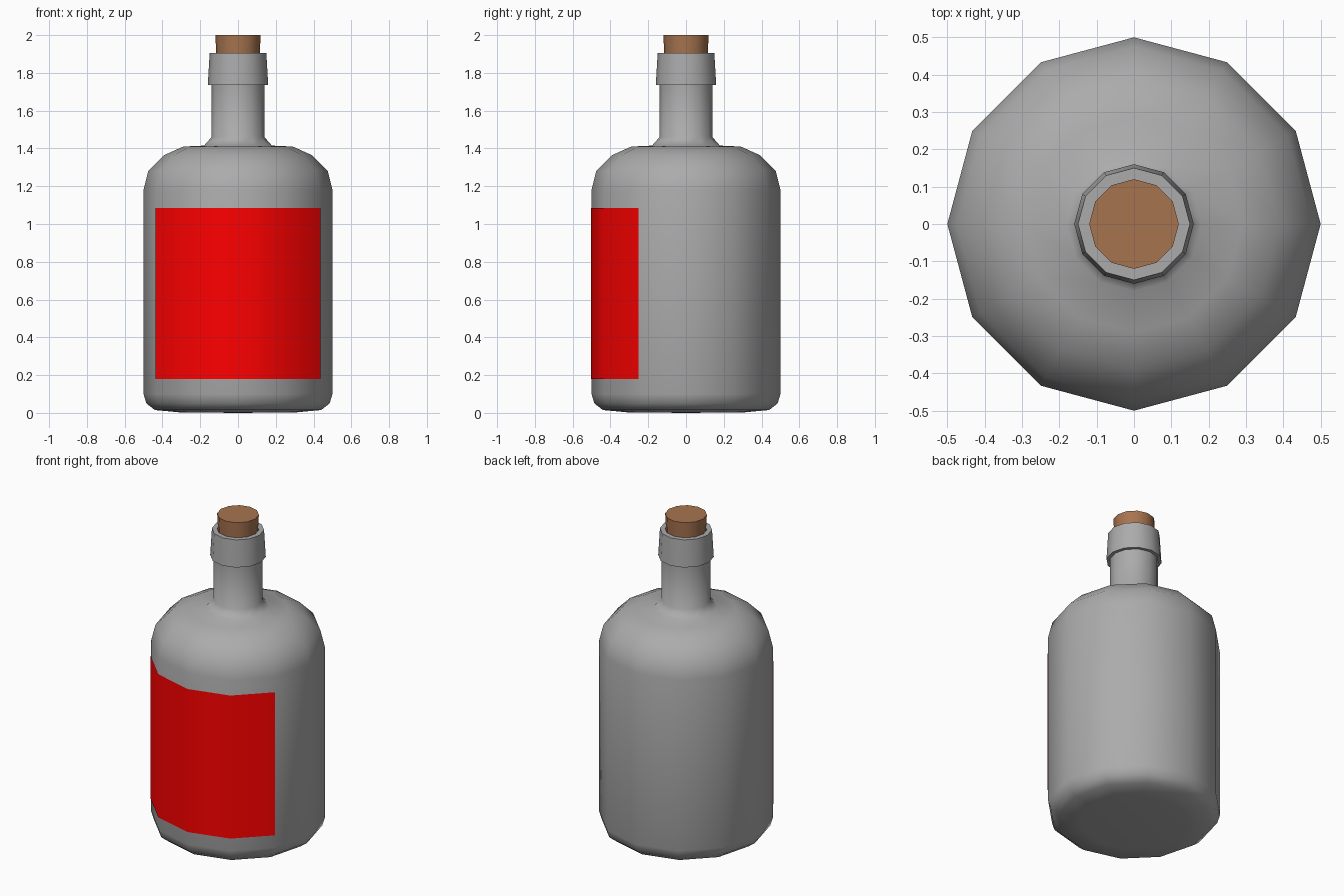
import bpy, bmesh, math

if "Cube" in bpy.data.objects:
    bpy.data.objects.remove(bpy.data.objects["Cube"])

SIDES = 12


def material(name, color):
    mat = bpy.data.materials.new(name)
    mat.diffuse_color = color
    mat.use_nodes = True
    mat.node_tree.nodes["Principled BSDF"].inputs["Base Color"].default_value = mat.diffuse_color
    return mat


def lathe(name, profile, mat, first=0, count=SIDES, angle=50):
    """Sweep an (r, z) profile around z in 30 degree steps; r = 0 makes a pole."""
    bm = bmesh.new()
    closed = count == SIDES
    rings = []
    for r, z in profile:
        if r == 0:
            rings.append([bm.verts.new((0, 0, z))])
            continue
        ring = []
        for i in range(count if closed else count + 1):
            a = math.tau * (first + i) / SIDES
            ring.append(bm.verts.new((r * math.cos(a), r * math.sin(a), z)))
        rings.append(ring)
    for low, high in zip(rings, rings[1:]):
        for i in range(count):
            quad = [ring[k % len(ring)] for ring, k in
                    ((low, i), (low, i + 1), (high, i + 1), (high, i))]
            bm.faces.new(list(dict.fromkeys(quad)))
    mesh = bpy.data.meshes.new(name)
    bm.to_mesh(mesh)
    bm.free()
    obj = bpy.data.objects.new(name, mesh)
    bpy.context.collection.objects.link(obj)
    mesh.materials.append(mat)
    bpy.ops.object.select_all(action='DESELECT')
    obj.select_set(True)
    bpy.context.view_layer.objects.active = obj
    bpy.ops.object.shade_smooth_by_angle(angle=math.radians(angle))
    return obj


# Glass body: base, rounded shoulder, flared neck, tapered lip and mouth
lathe("bottle", [
    (0, 0), (0.31, 0.003), (0.44, 0.015), (0.485, 0.05), (0.5, 0.1),
    (0.5, 1.18), (0.475, 1.28), (0.39, 1.365), (0.29, 1.41), (0.18, 1.415),
    (0.14, 1.46), (0.14, 1.735), (0.16, 1.735), (0.15, 1.905),
    (0.12, 1.905), (0.115, 1.8)],
    material("glass_grey", (0.41, 0.41, 0.41, 1)), angle=75)

# Cork stopper, slightly tapered into the mouth
lathe("cork", [(0, 1.8), (0.11, 1.8), (0.12, 2.0), (0, 2.0)],
      material("cork_brown", (0.39, 0.175, 0.08, 1)))

# Paper label wrapped over the four front facets
lathe("label", [(0.504, 0.18), (0.504, 1.085)],
      material("label_red", (1.0, 0.0, 0.0, 1)), first=7, count=4)
